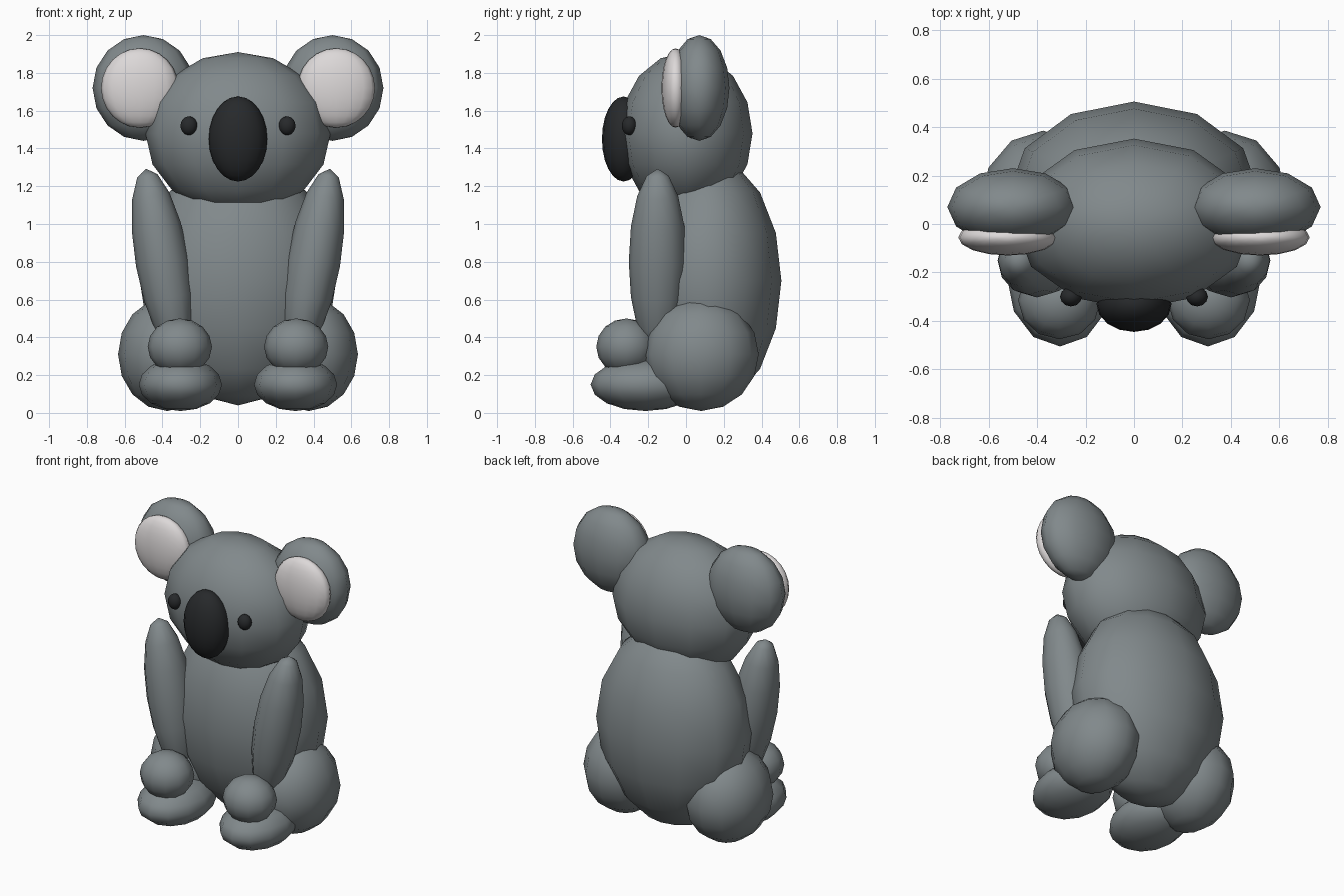
import bpy, math

if "Cube" in bpy.data.objects:
    bpy.data.objects.remove(bpy.data.objects["Cube"])


def material(name, rgb):
    m = bpy.data.materials.new(name)
    m.diffuse_color = (*rgb, 1)
    m.use_nodes = True
    m.node_tree.nodes["Principled BSDF"].inputs["Base Color"].default_value = m.diffuse_color
    return m


FUR = material("fur", (0.22, 0.25, 0.26))
PALE = material("pale_fur", (0.72, 0.69, 0.69))
DARK = material("dark", (0.02, 0.022, 0.024))


def ball(name, loc, size, mat=FUR, tilt=0, segs=12, rings=8):
    """Smooth low-poly ellipsoid with half-sizes given by size."""
    bpy.ops.mesh.primitive_uv_sphere_add(segments=segs, ring_count=rings, radius=1)
    o = bpy.context.object
    o.name = name
    o.scale = size
    bpy.ops.object.transform_apply(location=False, rotation=False, scale=True)
    o.location = loc
    o.rotation_euler = (0, tilt, 0)
    o.data.materials.append(mat)
    bpy.ops.object.shade_smooth()
    return o


def pair(name, loc, size, mat=FUR, tilt=0, **kw):
    """Left and right copies mirrored across x = 0."""
    for side, s in (("right", 1), ("left", -1)):
        ball(f"{name}_{side}", (s * loc[0], loc[1], loc[2]), size, mat, s * tilt, **kw)


# Torso and head
ball("body", (0, 0.12, 0.70), (0.52, 0.385, 0.66))
ball("head", (0, 0.0, 1.48), (0.49, 0.352, 0.43))

# Face
ball("nose", (0, -0.33, 1.45), (0.155, 0.115, 0.225), DARK, segs=16, rings=12)
pair("eye", (0.26, -0.30, 1.52), (0.045, 0.04, 0.05), DARK)

# Ears with pale inner pads
pair("ear", (0.50, 0.07, 1.72), (0.27, 0.16, 0.28))
pair("inner_ear", (0.52, -0.055, 1.72), (0.205, 0.075, 0.21), PALE, segs=16, rings=12)

# Arms leaning inward to the hands
pair("arm", (0.40, -0.15, 0.80), (0.142, 0.153, 0.50), tilt=math.radians(10))
pair("hand", (0.308, -0.315, 0.35), (0.17, 0.16, 0.15))

# Thighs and feet
pair("thigh", (0.375, 0.08, 0.31), (0.26, 0.305, 0.30))
pair("foot", (0.305, -0.215, 0.15), (0.22, 0.29, 0.14))
